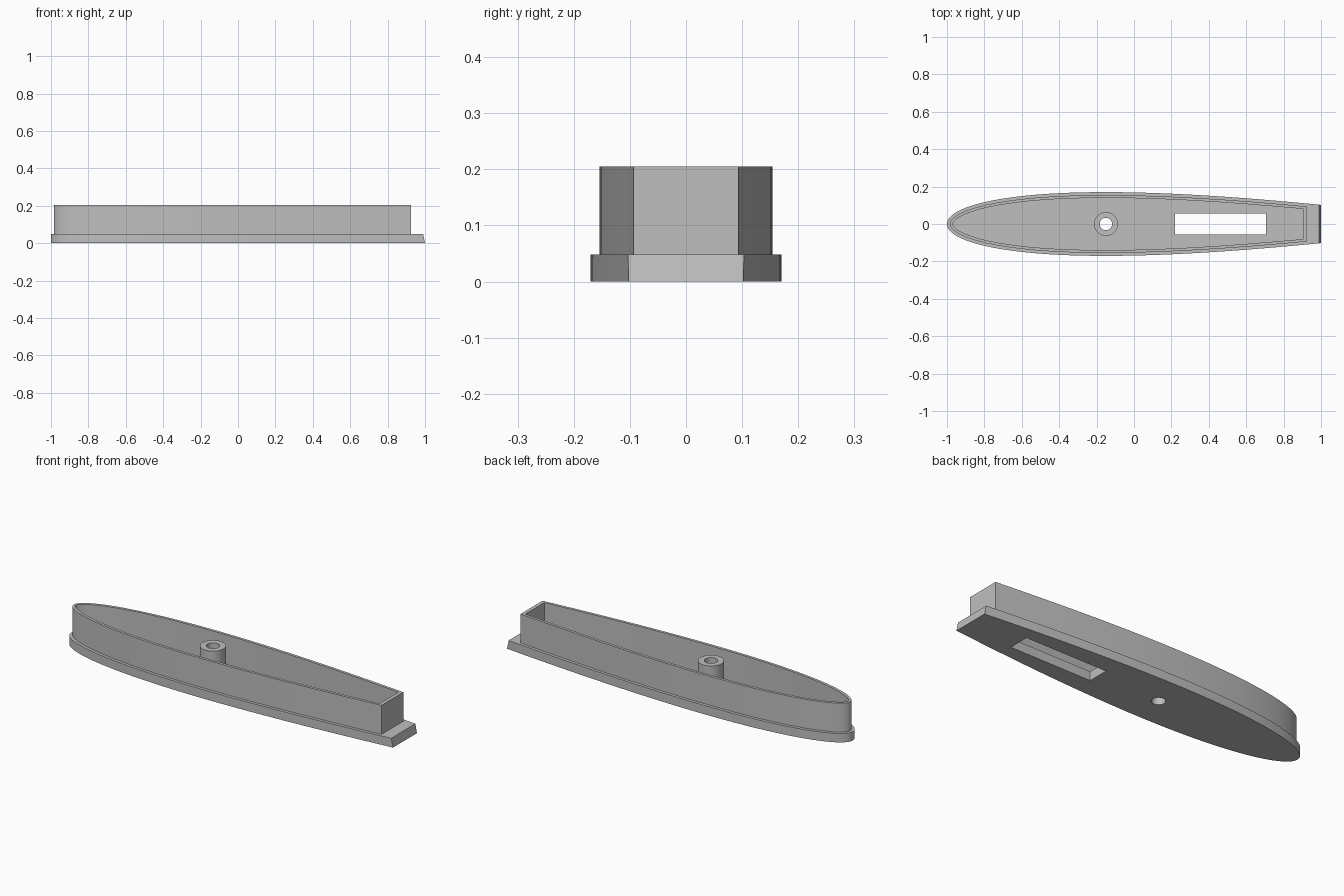
import bpy, bmesh, math

if "Cube" in bpy.data.objects:
    bpy.data.objects.remove(bpy.data.objects["Cube"])

CHORD, HALF = 2.83, 0.1705      # full foil chord and its greatest half width
NOSE, STEPS = -1.0, 40
BASE_TOP, WALL_TOP = 0.048, 0.205

grey = bpy.data.materials.new("plain_grey")
grey.diffuse_color = (0.52, 0.52, 0.52, 1)
grey.use_nodes = True
grey.node_tree.nodes["Principled BSDF"].inputs["Base Color"].default_value = grey.diffuse_color


def foil(u):
    """Half width of a symmetric foil at chord fraction u."""
    t = 0.2969 * math.sqrt(u) - 0.126 * u - 0.3516 * u**2 + 0.2843 * u**3 - 0.1015 * u**4
    return HALF * t / 0.10003


def outline(inset, end):
    """Blunt-tailed foil loop, inset evenly and cut off at x = end."""
    upper = []
    for i in range(1, STEPS + 1):
        u = (end - NOSE) / CHORD * (i / STEPS) ** 2
        e = u * 0.001
        slope = (foil(u + e) - foil(u - e)) / (2 * e * CHORD)
        n = math.hypot(1, slope)
        upper.append((NOSE + u * CHORD + inset * slope / n, foil(u) - inset / n))
    upper[-1] = (end, upper[-1][1])
    lower = [(x, -y) for x, y in upper]
    return lower[::-1] + [(NOSE + inset, 0)] + upper


def circle(radius, cx, n=48):
    return [(cx + radius * math.cos(2 * math.pi * i / n),
             radius * math.sin(2 * math.pi * i / n)) for i in range(n)]


def finish(name, bm):
    bmesh.ops.recalc_face_normals(bm, faces=bm.faces)
    mesh = bpy.data.meshes.new(name)
    bm.to_mesh(mesh)
    bm.free()
    mesh.materials.append(grey)
    ob = bpy.data.objects.new(name, mesh)
    bpy.context.collection.objects.link(ob)
    return ob


def prism(name, loop, z0, z1, top_loop=None):
    bm = bmesh.new()
    lo = [bm.verts.new((x, y, z0)) for x, y in loop]
    hi = [bm.verts.new((x, y, z1)) for x, y in (top_loop or loop)]
    bm.faces.new(lo)
    bm.faces.new(hi)
    for i in range(len(lo)):
        j = (i + 1) % len(lo)
        bm.faces.new((lo[i], lo[j], hi[j], hi[i]))
    return finish(name, bm)


def tube(name, outer, inner, z0, z1):
    """Hollow upright wall between two loops with equal point counts."""
    bm = bmesh.new()
    rings = [[bm.verts.new((x, y, z)) for x, y in loop]
             for loop, z in ((outer, z0), (outer, z1), (inner, z1), (inner, z0))]
    n = len(outer)
    for k in range(4):
        a, b = rings[k], rings[(k + 1) % 4]
        for i in range(n):
            j = (i + 1) % n
            bm.faces.new((a[i], a[j], b[j], b[i]))
    return finish(name, bm)


def smooth(ob):
    bpy.ops.object.select_all(action='DESELECT')
    ob.select_set(True)
    bpy.context.view_layer.objects.active = ob
    bpy.ops.object.shade_smooth_by_angle(angle=math.radians(30))


# Base plate with a slightly raked tail
base = prism("base_plate", outline(0, 1.0), 0, BASE_TOP, outline(0, 0.99))

# Slot and screw hole cut through the plate
slot = prism("slot_cutter", [(0.22, -0.057), (0.705, -0.057), (0.705, 0.057), (0.22, 0.057)], -0.1, 0.1)
hole = prism("hole_cutter", circle(0.033, -0.15), -0.1, 0.1)
bpy.context.view_layer.objects.active = base
for cutter in (slot, hole):
    mod = base.modifiers.new(cutter.name, 'BOOLEAN')
    mod.operation, mod.solver, mod.object = 'DIFFERENCE', 'EXACT', cutter
    bpy.ops.object.modifier_apply(modifier=mod.name)
    bpy.data.objects.remove(cutter)

# Raised rim wall and hollow screw post
wall = tube("rim_wall", outline(0.016, 0.925), outline(0.031, 0.905), BASE_TOP, WALL_TOP)
post = tube("screw_post", circle(0.064, -0.15), circle(0.033, -0.15), BASE_TOP, WALL_TOP)

for part in (base, wall, post):
    smooth(part)
